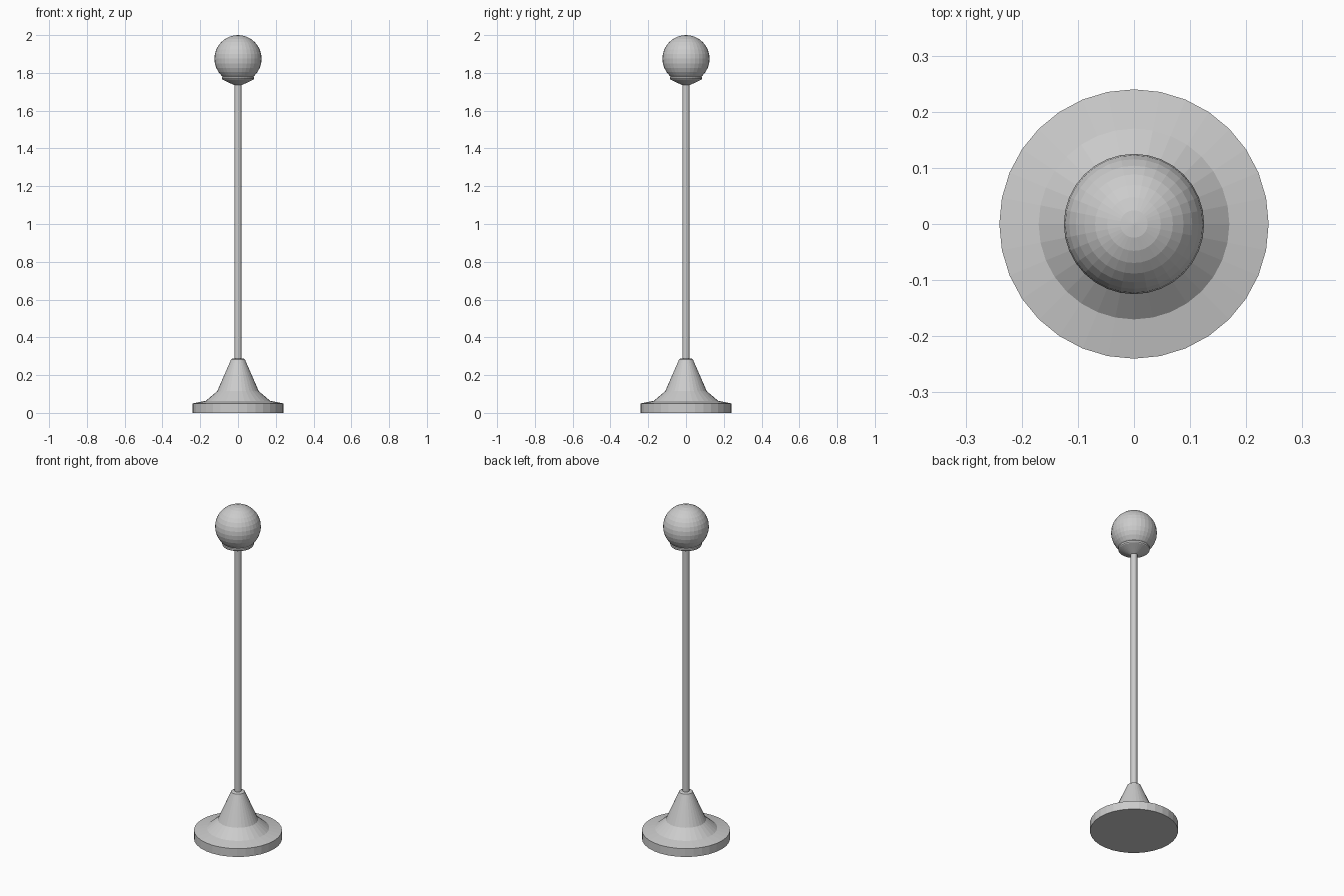
import bpy, bmesh, math

if "Cube" in bpy.data.objects:
    bpy.data.objects.remove(bpy.data.objects["Cube"])

SIDES = 32


def finish(name, bm):
    bmesh.ops.recalc_face_normals(bm, faces=bm.faces)
    mesh = bpy.data.meshes.new(name)
    bm.to_mesh(mesh)
    bm.free()
    obj = bpy.data.objects.new(name, mesh)
    bpy.context.collection.objects.link(obj)
    return obj


def lathe(name, profile, sides=SIDES):
    """Turn (radius, z) points around z and cap both ends."""
    bm = bmesh.new()
    rings = [[bm.verts.new((r * math.cos(2 * math.pi * i / sides),
                            r * math.sin(2 * math.pi * i / sides), z))
              for i in range(sides)] for r, z in profile]
    for low, high in zip(rings, rings[1:]):
        for i in range(sides):
            j = (i + 1) % sides
            bm.faces.new((low[i], low[j], high[j], high[i]))
    bm.faces.new(rings[0][::-1])
    bm.faces.new(rings[-1])
    return finish(name, bm)


# Flared foot with a disc edge
lathe("base", [(0.24, 0), (0.24, 0.05), (0.17, 0.064), (0.11, 0.115),
               (0.04, 0.275), (0.037, 0.283), (0.03, 0.287)])

# Slim upright
lathe("pole", [(0.019, 0.27), (0.019, 1.75)])

# Shallow cup holding the globe
lathe("globe_cup", [(0.022, 1.736), (0.083, 1.765), (0.086, 1.769),
                    (0.086, 1.779), (0.081, 1.783)])

# Round globe
bm = bmesh.new()
bmesh.ops.create_uvsphere(bm, u_segments=SIDES, v_segments=16, radius=0.125)
bmesh.ops.translate(bm, verts=bm.verts, vec=(0, 0, 1.875))
finish("globe", bm)
